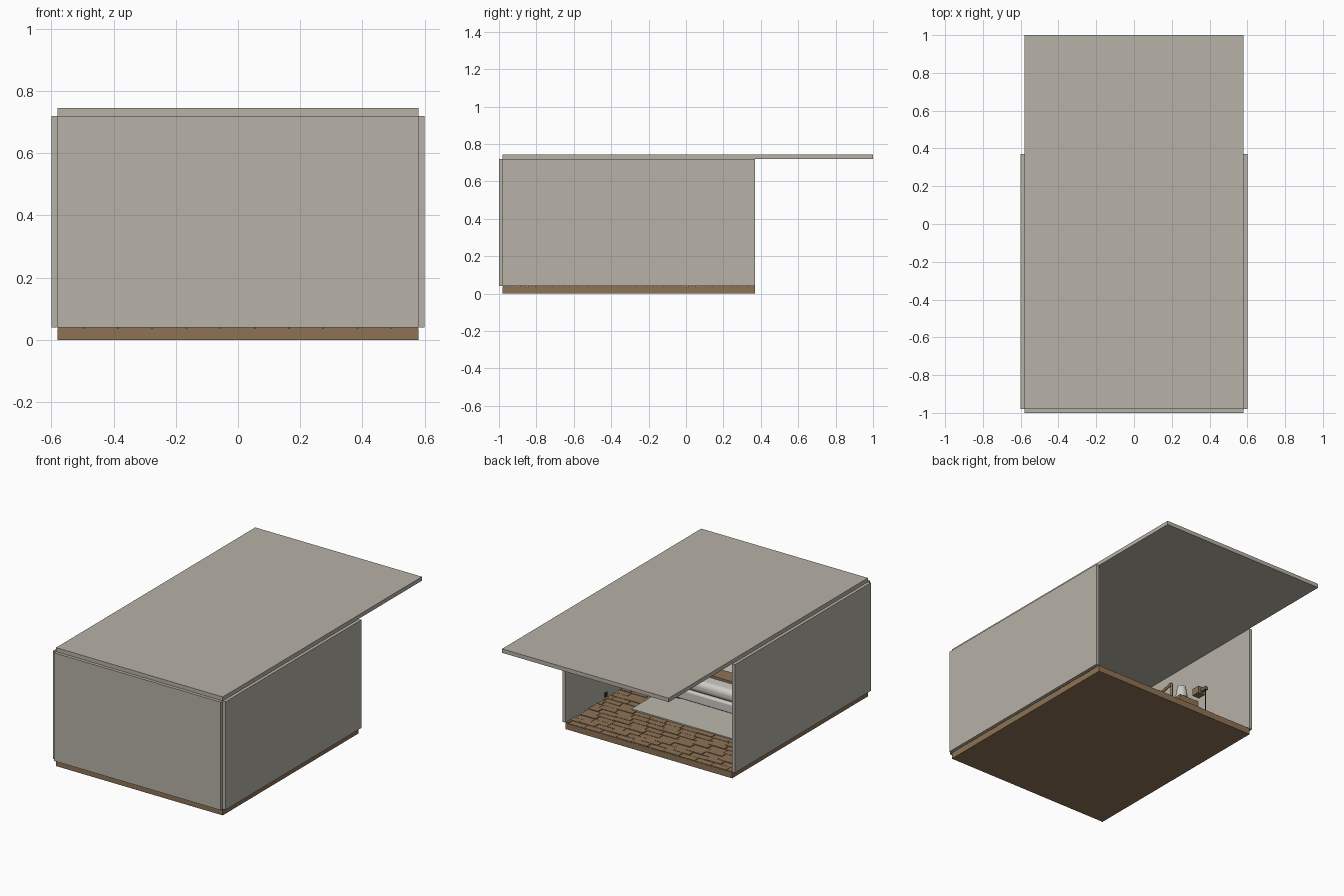
import bpy, math, random
from mathutils import Vector

random.seed(4)
cube = bpy.data.objects.get("Cube")
if cube:
    bpy.data.objects.remove(cube, do_unlink=True)


def material(name, *rgb):
    m = bpy.data.materials.new(name)
    m.use_nodes = True
    m.diffuse_color = (*rgb, 1)
    m.node_tree.nodes["Principled BSDF"].inputs["Base Color"].default_value = (*rgb, 1)
    return m


PLASTER = material("warm grey plaster", 0.475, 0.445, 0.385)
WOOD = material("oak wood", 0.27, 0.17, 0.09)
LINEN = material("white linen", 0.62, 0.60, 0.56)
RUG = material("pale rug", 0.50, 0.48, 0.42)
DARK = material("dark metal", 0.04, 0.035, 0.03)


def box(name, mat, x, y, z, soft=0):
    """Box given by its (min, max) range on each axis, optionally rounded."""
    ranges = (x, y, z)
    bpy.ops.mesh.primitive_cube_add(size=1, location=[sum(r) / 2 for r in ranges])
    ob = bpy.context.object
    ob.name = name
    ob.scale = [r[1] - r[0] for r in ranges]
    bpy.ops.object.transform_apply(location=False, rotation=False, scale=True)
    ob.data.materials.append(mat)
    if soft:
        bevel = ob.modifiers.new("rounding", "BEVEL")
        bevel.width, bevel.segments = soft, 4
        bpy.ops.object.shade_smooth_by_angle(angle=math.radians(40))
    return ob


def rod(name, mat, start, end, r1, r2=None):
    """Round bar or cone between two points."""
    a, b = Vector(start), Vector(end)
    bpy.ops.mesh.primitive_cone_add(vertices=16, radius1=r1, radius2=r1 if r2 is None else r2,
                                    depth=(b - a).length, location=(a + b) / 2)
    ob = bpy.context.object
    ob.name = name
    ob.rotation_euler = (b - a).to_track_quat("Z", "Y").to_euler()
    ob.data.materials.append(mat)
    bpy.ops.object.shade_smooth_by_angle(angle=math.radians(40))


# Room shell, open at the back under a long roof
W, FRONT, BACK = 0.58, -0.98, 0.37
FLOOR, CEIL = 0.04, 0.72
box("floor_slab", WOOD, (-W, W), (FRONT, BACK), (0, FLOOR - 0.003))
box("front_wall", PLASTER, (-W, W), (FRONT - 0.02, FRONT), (FLOOR, CEIL))
for side, name in ((1, "left_wall"), (-1, "right_wall")):
    box(name, PLASTER, sorted((side * W, side * (W + 0.02))), (FRONT, BACK), (FLOOR, CEIL))
box("roof", PLASTER, (-W, W), (FRONT, 1.0), (CEIL, 0.745))

# Staggered floor planks merged into one mesh
verts, faces = [], []
rows, length, gap = 30, 0.11, 0.0015
depth = (BACK - FRONT) / rows
for row in range(rows):
    x = -W - random.uniform(0, length)
    y0, y1 = FRONT + row * depth + gap, FRONT + (row + 1) * depth - gap
    while x < W:
        x0, x1 = max(x, -W) + gap, min(x + length, W) - gap
        top = FLOOR + random.choice((0, 0.001, 0.003))
        if x1 > x0:
            n = len(verts)
            verts += [(px, py, pz) for pz in (FLOOR - 0.004, top)
                      for px, py in ((x0, y0), (x1, y0), (x1, y1), (x0, y1))]
            faces.append([n + 4 + k for k in range(4)])
            faces += [[n + k, n + (k + 1) % 4, n + 4 + (k + 1) % 4, n + 4 + k] for k in range(4)]
        x += length
mesh = bpy.data.meshes.new("floor_planks")
mesh.from_pydata(verts, [], faces)
mesh.materials.append(WOOD)
bpy.context.collection.objects.link(bpy.data.objects.new("floor_planks", mesh))

# Rug and bed
box("rug", RUG, (-0.37, 0.37), (-0.62, 0.015), (FLOOR, 0.048))
box("bed_base", LINEN, (-0.27, 0.27), (-0.94, -0.23), (0.06, 0.125), 0.012)
box("mattress", LINEN, (-0.27, 0.27), (-0.94, -0.23), (0.125, 0.2), 0.03)
box("headboard", WOOD, (-0.29, 0.29), (-0.975, -0.94), (FLOOR, 0.33))
box("bed_tray", WOOD, (-0.1, 0.08), (-0.42, -0.32), (0.2, 0.215))
for s in (-1, 1):
    box("pillow", LINEN, (s * 0.13 - 0.11, s * 0.13 + 0.11), (-0.92, -0.77), (0.19, 0.245), 0.025)
    for y in (-0.9, -0.27):
        box("bed_leg", DARK, (s * 0.24 - 0.015, s * 0.24 + 0.015), (y - 0.015, y + 0.015), (FLOOR, 0.065))
    box("bedside_table", WOOD, (s * 0.4 - 0.08, s * 0.4 + 0.08), (-0.97, -0.82), (FLOOR, 0.18))

# Dresser with drawer fronts on the right wall
box("dresser", WOOD, (-0.575, -0.44), (-0.45, -0.1), (FLOOR, 0.43))
for k in range(3):
    z = 0.06 + k * 0.12
    box("drawer_front", WOOD, (-0.44, -0.434), (-0.435, -0.115), (z, z + 0.11))
    box("drawer_handle", DARK, (-0.434, -0.428), (-0.31, -0.24), (z + 0.05, z + 0.06))

# Table lamp with an angled wooden arm
rod("lamp_post", WOOD, (-0.5, -0.39, 0.43), (-0.5, -0.39, 0.56), 0.009)
rod("lamp_arm", WOOD, (-0.5, -0.39, 0.56), (-0.5, -0.25, 0.59), 0.009)
rod("lamp_drop", WOOD, (-0.5, -0.25, 0.59), (-0.5, -0.25, 0.43), 0.007)
rod("lamp_shade", LINEN, (-0.5, -0.16, 0.45), (-0.5, -0.16, 0.525), 0.038, 0.026)
rod("lamp_foot", WOOD, (-0.5, -0.16, 0.43), (-0.5, -0.16, 0.45), 0.02)

# Slim floor lamp with a wooden head
rod("floor_lamp_foot", DARK, (-0.5, 0.06, FLOOR), (-0.5, 0.06, 0.052), 0.04)
rod("floor_lamp_pole", DARK, (-0.5, 0.06, 0.05), (-0.5, 0.06, 0.42), 0.004)
box("floor_lamp_head", WOOD, (-0.525, -0.475), (-0.03, 0.025), (0.4, 0.445))
box("floor_lamp_bracket", WOOD, (-0.51, -0.49), (0.025, 0.07), (0.41, 0.43))

# Socket plate low on the left wall
box("wall_socket", DARK, (0.574, W), (-0.04, -0.02), (0.05, 0.078))
